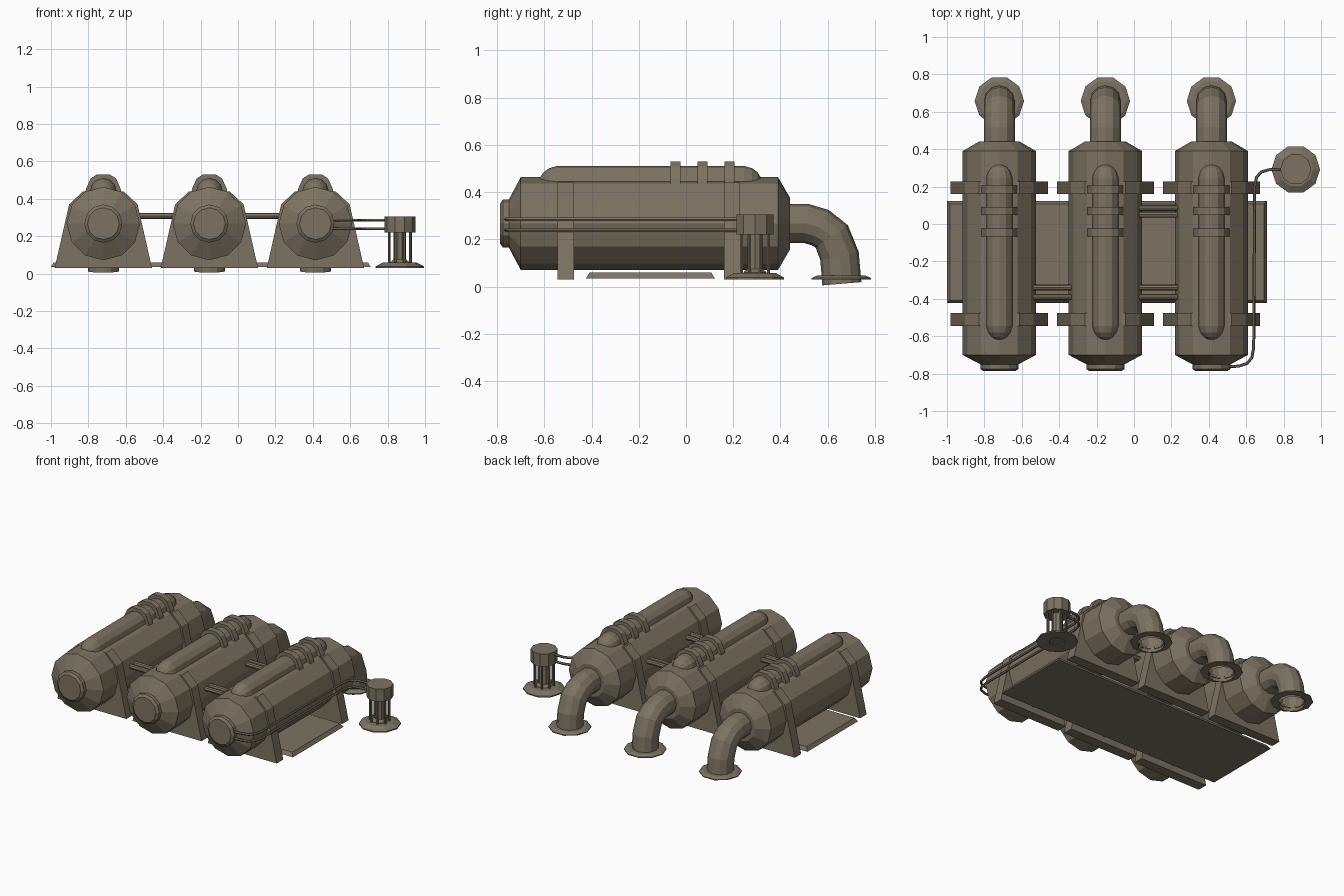
import bpy, bmesh, math
from mathutils import Vector

if "Cube" in bpy.data.objects:
    bpy.data.objects.remove(bpy.data.objects["Cube"])

metal = bpy.data.materials.new("drab olive metal")
metal.diffuse_color = (0.2, 0.17, 0.12, 1)
metal.use_nodes = True
metal.node_tree.nodes["Principled BSDF"].inputs["Base Color"].default_value = metal.diffuse_color


def finish(name, bm):
    bmesh.ops.recalc_face_normals(bm, faces=bm.faces)
    me = bpy.data.meshes.new(name)
    bm.to_mesh(me)
    bm.free()
    me.materials.append(metal)
    ob = bpy.data.objects.new(name, me)
    bpy.context.collection.objects.link(ob)
    return ob


def skin(name, rings, caps=True, loop=False):
    """Join rings of points into a surface."""
    bm = bmesh.new()
    vs = [[bm.verts.new(p) for p in r] for r in rings]
    n = len(vs[0])
    pairs = list(zip(vs, vs[1:]))
    if loop:
        pairs.append((vs[-1], vs[0]))
    for a, b in pairs:
        for i in range(n):
            j = (i + 1) % n
            bm.faces.new((a[i], a[j], b[j], b[i]))
    if caps and not loop:
        bm.faces.new(vs[0])
        bm.faces.new(vs[-1])
    return finish(name, bm)


def lathe(name, profile, centre, axis="Z", n=12, loop=False):
    """Profile is (position along axis, radius)."""
    cx, cy, cz = centre
    rings = []
    for t, r in profile:
        ring = []
        for i in range(n):
            a = math.tau * i / n
            c, s = r * math.cos(a), r * math.sin(a)
            ring.append((cx + c, cy + s, cz + t) if axis == "Z" else (cx + c, cy + t, cz + s))
        rings.append(ring)
    return skin(name, rings, loop=loop)


def sweep(name, pts, r, n=12, caps=True):
    """Round tube along points, with the side vector kept level."""
    pts = [Vector(p) for p in pts]
    rings = []
    for i, p in enumerate(pts):
        d = (pts[min(i + 1, len(pts) - 1)] - pts[max(i - 1, 0)]).normalized()
        side = d.cross(Vector((0, 0, 1))).normalized()
        up = side.cross(d)
        rings.append([p + r * (math.cos(math.tau * k / n) * side + math.sin(math.tau * k / n) * up)
                      for k in range(n)])
    return skin(name, rings, caps)


def slab(name, outline, y0, y1):
    """Extrude an x-z outline along y."""
    return skin(name, [[(x, y, z) for x, z in outline] for y in (y0, y1)])


def mirrored(cx, half):
    return [(cx + x, z) for x, z in half] + [(cx - x, z) for x, z in reversed(half)]


TANKS = (-0.72, -0.153, 0.414)
for k, cx in enumerate(TANKS, 1):
    # tank body with tapered ends and front cap
    lathe(f"tank_{k}", [(-0.787, 0.085), (-0.775, 0.102), (-0.75, 0.102), (-0.70, 0.196),
                        (0.39, 0.196), (0.44, 0.11)], (cx, 0, 0.267), "Y")
    # saddle supports
    for s, (y0, y1) in enumerate(((-0.545, -0.475), (0.16, 0.228)), 1):
        slab(f"tank_{k}_saddle_{s}",
             mirrored(cx, [(0.26, 0.03), (0.183, 0.37), (0.108, 0.44)]), y0, y1)
    # rounded duct along the top
    lathe(f"tank_{k}_top_duct", [(-0.62, 0.02), (-0.603, 0.044), (-0.58, 0.061), (-0.545, 0.071),
                                 (0.245, 0.071), (0.28, 0.061), (0.303, 0.044), (0.318, 0.02)],
          (cx, 0, 0.44), "Y")
    # straps over the duct
    for s, y in enumerate((-0.045, 0.07, 0.185), 1):
        slab(f"tank_{k}_strap_{s}",
             mirrored(cx, [(0.10, 0.42), (0.092, 0.455), (0.068, 0.508), (0.034, 0.53)]),
             y - 0.021, y + 0.021)
    # open outlet elbow and its floor flange
    sweep(f"tank_{k}_outlet_elbow",
          [(cx, y, z) for y, z in ((0.42, 0.268), (0.51, 0.267), (0.567, 0.25), (0.617, 0.213),
                                   (0.65, 0.13), (0.66, 0.012))], 0.083, 12, False)
    lathe(f"tank_{k}_outlet_flange", [(0.03, 0.08), (0.03, 0.132), (0.036, 0.132), (0.046, 0.11),
                                      (0.046, 0.08)], (cx, 0.658, 0), n=10, loop=True)

# base plate with sloped edges
skin("base_plate", [[(-1 + i, -0.423 + i, z), (0.71 - i, -0.423 + i, z),
                     (0.71 - i, 0.122 - i, z), (-1 + i, 0.122 - i, z)]
                    for i, z in ((0, 0.035), (0.015, 0.06))])

# link pipes between tanks
for k, (a, b, ys) in enumerate(((TANKS[0], TANKS[1], (-0.34, -0.39)),
                                (TANKS[1], TANKS[2], (-0.34, -0.39, 0.05, 0.085))), 1):
    for s, y in enumerate(ys, 1):
        sweep(f"link_pipe_{k}_{s}", [(a + 0.1, y, 0.309), (b - 0.1, y, 0.309)], 0.016, 8)

# valve post: foot, core, rods and head
VX, VY = 0.865, 0.292
lathe("valve_foot", [(0.03, 0.05), (0.03, 0.13), (0.038, 0.13), (0.058, 0.092), (0.058, 0.05)],
      (VX, VY, 0), n=10, loop=True)
lathe("valve_core", [(0.035, 0.052), (0.06, 0.052), (0.075, 0.034), (0.23, 0.034)], (VX, VY, 0), n=10)
lathe("valve_head", [(0.22, 0.083), (0.305, 0.083)], (VX, VY, 0), n=10)
for i in range(8):
    a = math.tau * (i + 0.5) / 8
    lathe(f"valve_rod_{i + 1}", [(0.05, 0.007), (0.23, 0.007)],
          (VX + 0.062 * math.cos(a), VY + 0.062 * math.sin(a), 0), n=6)

# twin hoses from the right tank cap to the valve head
for s, z in enumerate((0.239, 0.285), 1):
    sweep(f"hose_{s}", [(x, y, z) for x, y in (
        (0.48, -0.763), (0.56, -0.76), (0.605, -0.745), (0.63, -0.715), (0.64, -0.66),
        (0.645, 0.20), (0.655, 0.25), (0.68, 0.278), (0.72, 0.29), (0.80, 0.292))], 0.008, 6)
